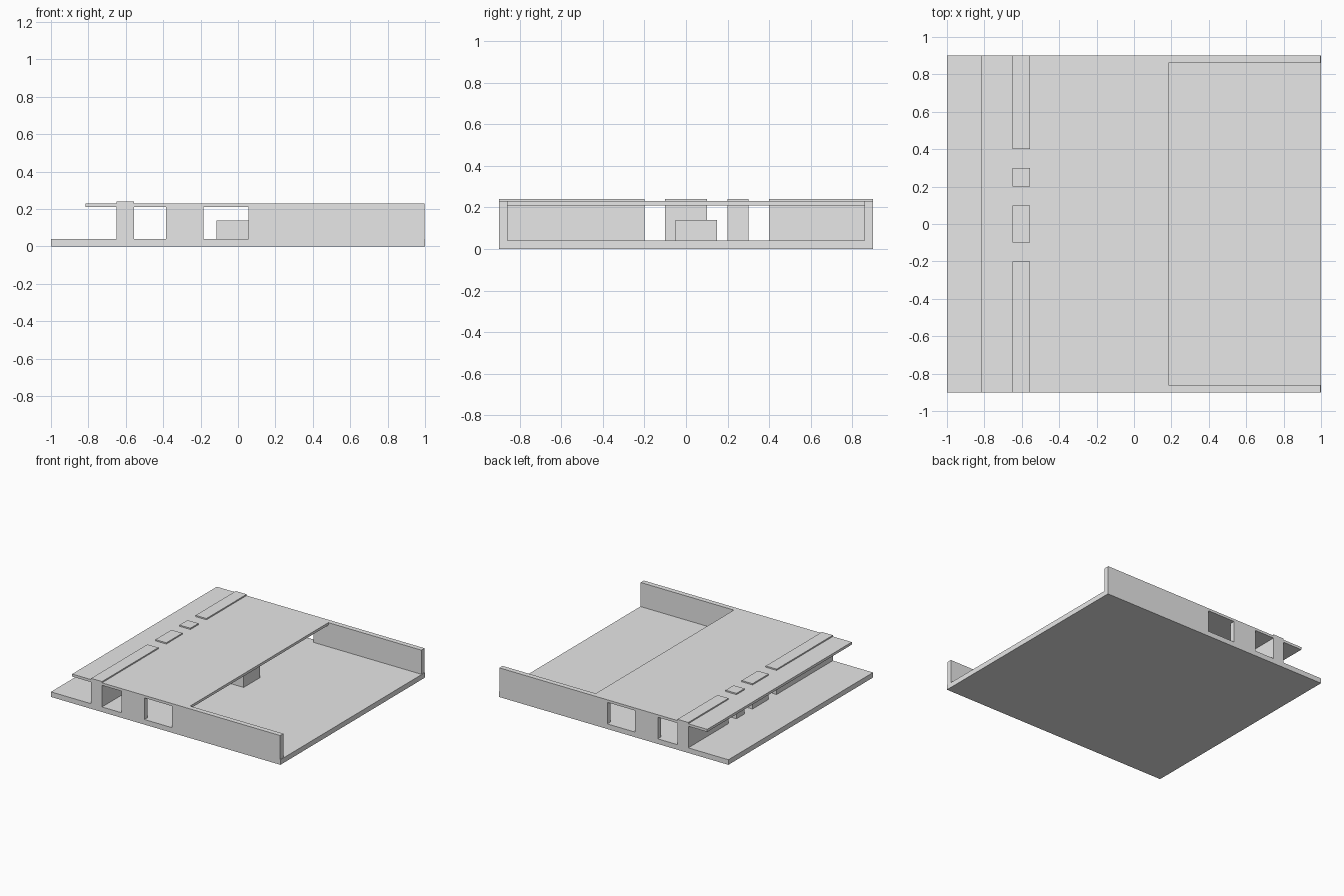
import bpy
import bmesh

cube = bpy.data.objects.get("Cube")
if cube:
    bpy.data.objects.remove(cube, do_unlink=True)

GREY = (0.8, 0.8, 0.8, 1.0)
grey = bpy.data.materials.new("plain_grey")
grey.use_nodes = True
grey.diffuse_color = GREY
grey.node_tree.nodes["Principled BSDF"].inputs["Base Color"].default_value = GREY


def extrude_profile(name, outline, y0, y1):
    """Extrude an x/z outline from y0 to y1."""
    bm = bmesh.new()
    face = bm.faces.new([bm.verts.new((x, y0, z)) for x, z in outline])
    moved = bmesh.ops.extrude_face_region(bm, geom=[face])["geom"]
    verts = [v for v in moved if isinstance(v, bmesh.types.BMVert)]
    bmesh.ops.translate(bm, verts=verts, vec=(0, y1 - y0, 0))
    bmesh.ops.recalc_face_normals(bm, faces=bm.faces)
    mesh = bpy.data.meshes.new(name)
    bm.to_mesh(mesh)
    bm.free()
    mesh.materials.append(grey)
    obj = bpy.data.objects.new(name, mesh)
    bpy.context.collection.objects.link(obj)
    return obj


def box(name, x, y, z):
    outline = [(x[0], z[0]), (x[1], z[0]), (x[1], z[1]), (x[0], z[1])]
    return extrude_profile(name, outline, *y)


FLOOR, CEILING, ROOF, TOP = 0.04, 0.21, 0.23, 0.24
HALF, INNER = 0.9, 0.86
ROOF_EDGE = 0.185

# Ground slab and roof slab
box("floor_slab", (-1, 1), (-HALF, HALF), (0, FLOOR))
box("roof_slab", (-0.815, ROOF_EDGE), (-HALF, HALF), (CEILING, ROOF))

# Facade wall pieces, rising slightly through the roof
for i, span in enumerate([(-HALF, -0.2), (-0.1, 0.1), (0.2, 0.3), (0.4, HALF)]):
    box(f"facade_wall_{i + 1}", (-0.65, -0.555), span, (FLOOR, TOP))

# Side walls: a pier between two openings, and a long wall past the roof edge
long_wall = [(0.055, FLOOR), (0.997, FLOOR), (0.997, ROOF),
             (ROOF_EDGE, ROOF), (ROOF_EDGE, CEILING), (0.055, CEILING)]
for side, (y0, y1) in {"front": (-HALF, -INNER), "back": (INNER, HALF)}.items():
    box(f"{side}_pier", (-0.385, -0.185), (y0, y1), (FLOOR, CEILING))
    extrude_profile(f"{side}_long_wall", long_wall, y0, y1)

# Counter block standing on the floor
box("counter_block", (-0.115, 0.085), (-0.05, 0.15), (FLOOR, 0.14))
